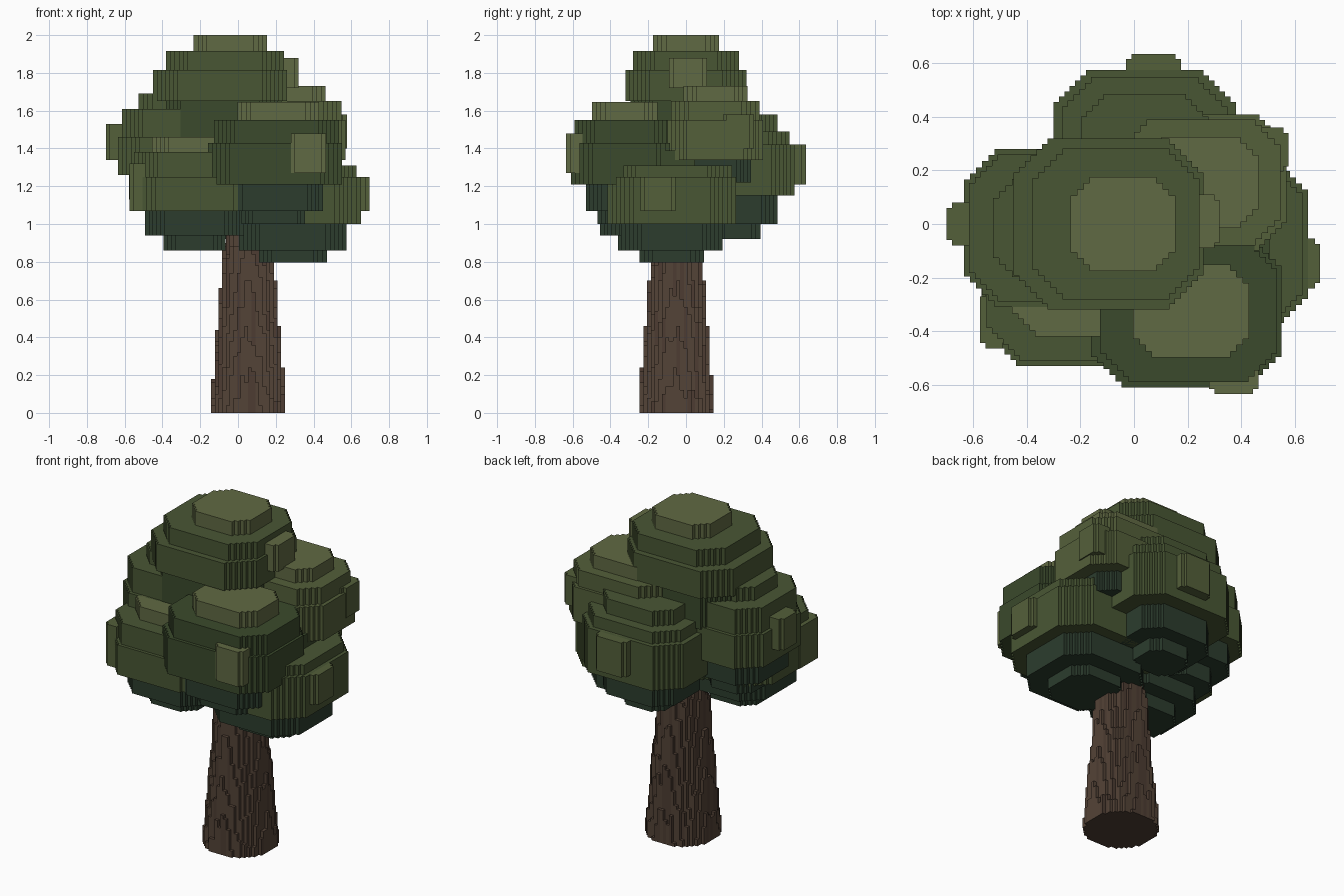
import bpy, bmesh, math, random

if "Cube" in bpy.data.objects:
    bpy.data.objects.remove(bpy.data.objects["Cube"])

random.seed(4)


def material(name, rgb):
    m = bpy.data.materials.new(name)
    m.diffuse_color = (*rgb, 1)
    m.use_nodes = True
    m.node_tree.nodes["Principled BSDF"].inputs["Base Color"].default_value = m.diffuse_color
    return m


LIGHT = material("leaf_light", (0.118, 0.142, 0.056))
FRESH = material("leaf_fresh", (0.088, 0.115, 0.042))
MID = material("leaf_mid", (0.066, 0.094, 0.034))
DEEP = material("leaf_deep", (0.043, 0.068, 0.025))
UNDER = material("leaf_under", (0.025, 0.046, 0.027))
BARK = material("bark", (0.088, 0.056, 0.038))
BARK_DARK = material("bark_dark", (0.074, 0.046, 0.032))


def finish(bm, name, mats):
    bmesh.ops.recalc_face_normals(bm, faces=bm.faces)
    me = bpy.data.meshes.new(name)
    bm.to_mesh(me)
    bm.free()
    for m in mats:
        me.materials.append(m)
    ob = bpy.data.objects.new(name, me)
    bpy.context.collection.objects.link(ob)
    return ob


def stepped_octagon(hx, hy):
    """Octagon outline whose diagonal corners are small stairs."""
    c = 0.4 * min(hx, hy)
    n = max(2, round(c / 0.021))
    s = c / n
    q = [(hx, hy - c)]
    for i in range(1, n + 1):
        q.append((hx - i * s, hy - c + (i - 1) * s))
        q.append((hx - i * s, hy - c + i * s))
    r = q[::-1]
    return (q + [(-x, y) for x, y in r] + [(-x, -y) for x, y in q]
            + [(x, -y) for x, y in r])


def prism(bm, pts, z0, z1, mat):
    lo = [bm.verts.new((x, y, z0)) for x, y in pts]
    hi = [bm.verts.new((x, y, z1)) for x, y in pts]
    faces = [bm.faces.new(lo[::-1]), bm.faces.new(hi)]
    for i in range(len(pts)):
        j = (i + 1) % len(pts)
        faces.append(bm.faces.new((lo[i], lo[j], hi[j], hi[i])))
    for f in faces:
        f.material_index = mat


def clump(name, cx, cy, hx, hy, zs, body, scales=(0.5, 0.78, 1.0, 0.9, 0.57), cap=LIGHT,
          under=UNDER, drift=0.0):
    """Leaf clump: five stacked stepped octagons, dark below and light on top."""
    bm = bmesh.new()
    for i, (s, m) in enumerate(zip(scales, (0, 0, 1, 1, 2))):
        z0, z1 = zs[i], zs[i + 1]
        if i < 2:
            z1 += 0.02      # tuck into the widest layer
        if i > 2:
            z0 -= 0.02
        dx = cx + drift * max(0, i - 2)
        pts = [(dx + x, cy + y) for x, y in stepped_octagon(hx * s, hy * s)]
        prism(bm, pts, z0, z1, m)
    return finish(bm, name, (under, body, cap))


# Leaf clumps
clump("crown_top", -0.095, 0, 0.355, 0.32, (1.3, 1.45, 1.65, 1.815, 1.915, 2.0), MID,
      (0.75, 0.92, 1.0, 0.88, 0.55), under=DEEP, drift=0.027)
clump("crown_left", -0.35, -0.015, 0.285, 0.295, (1.03, 1.13, 1.26, 1.46, 1.61, 1.69), MID,
      (0.5, 0.8, 1.0, 0.93, 0.62), MID)
clump("crown_front_left", -0.23, -0.205, 0.34, 0.325, (0.86, 0.94, 1.07, 1.25, 1.38, 1.46), MID,
      (0.48, 0.77, 1.0, 0.94, 0.66))
clump("crown_front", 0.195, -0.325, 0.355, 0.285, (1.0, 1.07, 1.21, 1.43, 1.55, 1.645), DEEP,
      (0.5, 0.72, 1.0, 0.93, 0.61), drift=0.009)
clump("crown_back_right", 0.25, 0.155, 0.32, 0.253, (1.15, 1.22, 1.34, 1.55, 1.65, 1.73), FRESH,
      (0.4, 0.75, 1.0, 0.93, 0.67))
clump("crown_right", 0.29, -0.075, 0.36, 0.34, (0.795, 0.86, 1.0, 1.25, 1.31, 1.39), MID,
      (0.5, 0.79, 1.0, 0.94, 0.6), DEEP)
clump("crown_back", 0.04, 0.275, 0.34, 0.30, (0.92, 1.0, 1.15, 1.42, 1.49, 1.58), MID,
      (0.4, 0.7, 1.0, 0.91, 0.7), MID)

# Hidden filling between the clumps
core = bmesh.new()
prism(core, stepped_octagon(0.28, 0.22), 1.08, 1.5, 0)
finish(core, "crown_core", (DEEP,))

# Small leaf tufts standing off the clumps: x, y and z ranges
tufts = {
    "tuft_left": (-0.70, -0.55, -0.08, 0.08, 1.34, 1.53),
    "tuft_front_left": (-0.575, -0.47, -0.465, -0.25, 1.07, 1.32),
    "tuft_front": (0.28, 0.465, -0.635, -0.48, 1.27, 1.48),
    "tuft_right": (0.55, 0.695, -0.24, -0.055, 1.07, 1.25),
    "tuft_back": (-0.03, 0.175, 0.5, 0.635, 1.21, 1.42),
    "tuft_back_right": (0.45, 0.577, 0.195, 0.36, 1.40, 1.58),
    "tuft_top": (0.15, 0.32, -0.09, 0.11, 1.72, 1.88),
}
for name, (x0, x1, y0, y1, z0, z1) in tufts.items():
    bm = bmesh.new()
    cx, cy, hx, hy = (x0 + x1) / 2, (y0 + y1) / 2, (x1 - x0) / 2, (y1 - y0) / 2
    c = 0.02
    pts = [(hx, -hy + c), (hx, hy - c), (hx - c, hy - c), (hx - c, hy), (-hx + c, hy),
           (-hx + c, hy - c), (-hx, hy - c), (-hx, -hy + c), (-hx + c, -hy + c),
           (-hx + c, -hy), (hx - c, -hy), (hx - c, -hy + c)]
    prism(bm, [(cx + x, cy + y) for x, y in pts], z0, z1, 0)
    finish(bm, name, (LIGHT if name in ("tuft_front", "tuft_top") else FRESH,))

# Trunk: bundle of square bark columns, taller toward the middle
CELL = 0.0195
TX, TY = 0.053, -0.05
profile = [(0.0, 1.06), (0.10, 1.03), (0.125, 0.91), (0.14, 0.74), (0.155, 0.53),
           (0.172, 0.36), (0.188, 0.16), (0.203, 0.02)]


def column_height(r):
    for (r0, h0), (r1, h1) in zip(profile, profile[1:]):
        if r <= r1:
            h = h0 + (h1 - h0) * (r - r0) / (r1 - r0)
            return max(0.02, round((h + random.uniform(-0.06, 0.06)) / 0.02) * 0.02)
    return 0


heights = {}
for i in range(-12, 12):
    for j in range(-12, 12):
        h = column_height(math.hypot(i + 0.5, j + 0.5) * CELL)
        if h > 0:
            heights[i, j] = h

bm = bmesh.new()


def quad(pts, mat):
    f = bm.faces.new([bm.verts.new(p) for p in pts])
    f.material_index = mat


for (i, j), h in heights.items():
    x0, y0 = TX + i * CELL, TY + j * CELL
    x1, y1 = x0 + CELL, y0 + CELL
    tone = int(random.random() < 0.25)
    quad([(x0, y0, h), (x1, y0, h), (x1, y1, h), (x0, y1, h)], tone)
    quad([(x0, y1, 0), (x1, y1, 0), (x1, y0, 0), (x0, y0, 0)], 1)
    # walls only where this column rises above its neighbour
    for di, dj, (ax, ay), (bx, by) in ((1, 0, (x1, y0), (x1, y1)), (-1, 0, (x0, y1), (x0, y0)),
                                       (0, 1, (x1, y1), (x0, y1)), (0, -1, (x0, y0), (x1, y0))):
        n = heights.get((i + di, j + dj), 0)
        if n < h:
            quad([(ax, ay, n), (bx, by, n), (bx, by, h), (ax, ay, h)], tone)
me = bpy.data.meshes.new("trunk")
bm.to_mesh(me)
bm.free()
for m in (BARK, BARK_DARK):
    me.materials.append(m)
bpy.context.collection.objects.link(bpy.data.objects.new("trunk", me))
